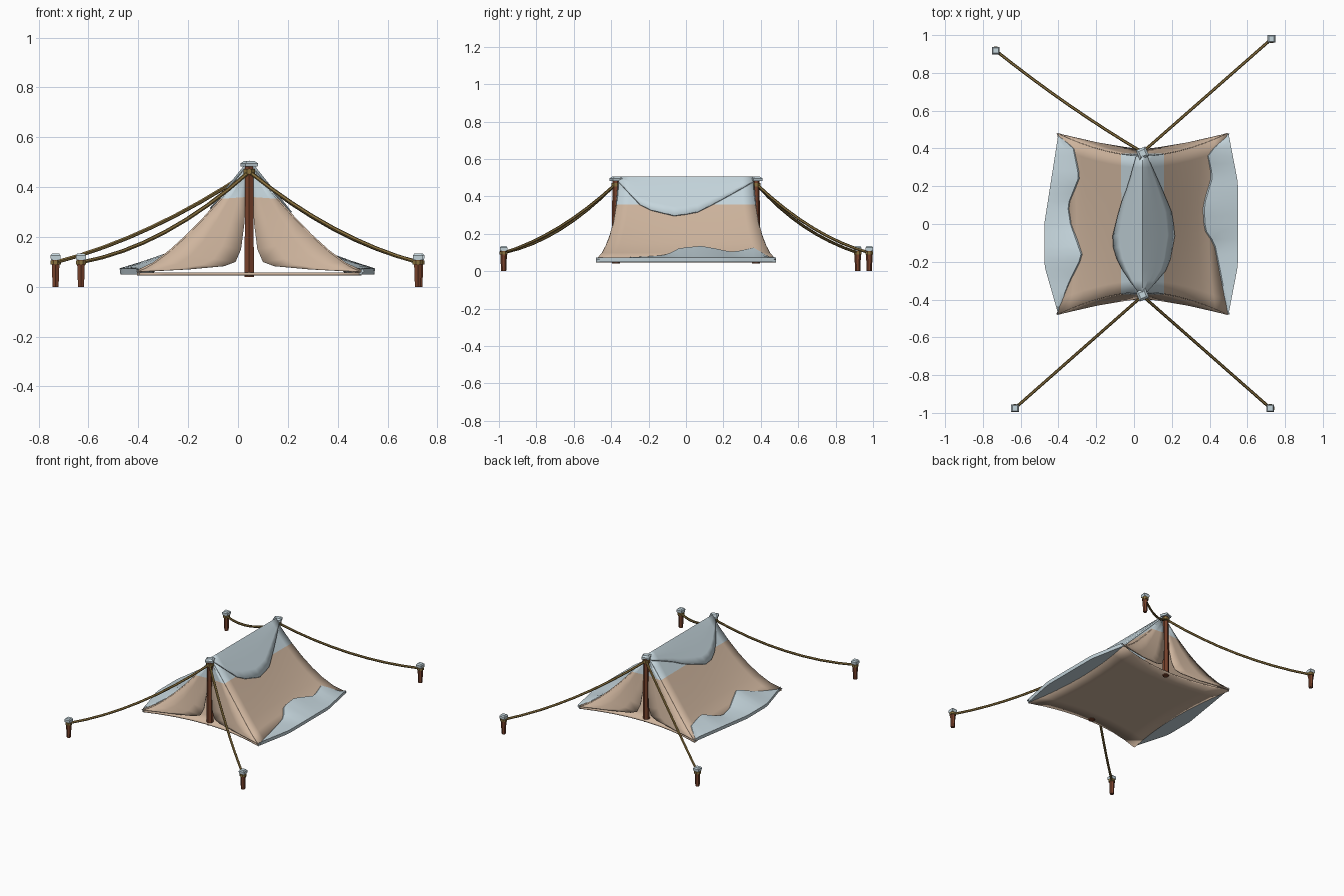
import bpy, bmesh, math
from mathutils import Vector

if "Cube" in bpy.data.objects:
    bpy.data.objects.remove(bpy.data.objects["Cube"])

def mat(name, c):
    m = bpy.data.materials.new(name)
    m.diffuse_color = (*c, 1)
    m.use_nodes = True
    m.node_tree.nodes["Principled BSDF"].inputs["Base Color"].default_value = m.diffuse_color
    return m

CANVAS = mat("canvas tan", (0.62, 0.46, 0.34))
SNOW = mat("snow blue", (0.56, 0.67, 0.72))
WOOD = mat("dark wood", (0.19, 0.055, 0.025))
ROPE = mat("rope ochre", (0.26, 0.17, 0.05))
RX = 0.045            # ridge x
RZ, EZ = 0.488, 0.06  # ridge and eave heights

def lerp(table, t):
    """Piecewise linear lookup in an ascending list of (t, value)."""
    if t <= table[0][0]:
        return table[0][1]
    for (a, p), (b, q) in zip(table, table[1:]):
        if t <= b:
            return p + (q - p) * (t - a) / (b - a)
    return table[-1][1]

def roof(s, u, v, d=0.0):
    """Point on the sagging roof: side s, u ridge to eave, v along the ridge, d outward."""
    half = 0.45 * u - 0.05 * u * u * (1 - v * v)
    z = RZ - (RZ - EZ) * (1 - (1 - u) ** 1.35)
    k = 0.7 if u > 0.001 else 0.0
    return Vector((RX + s * (half + k * d), v * (0.36 + 0.12 * u ** 1.8), z + d * (0.7 if k else 1.2)))

def sheet(name, rows, mats, thick=0.0, rule=None, closed=False):
    """Grid mesh from rows of points."""
    bm = bmesh.new()
    vs = [[bm.verts.new(p) for p in r] for r in rows]
    n = len(rows[0])
    for i in range(len(rows) - 1):
        for j in range(n if closed else n - 1):
            k = (j + 1) % n
            f = bm.faces.new((vs[i][j], vs[i][k], vs[i + 1][k], vs[i + 1][j]))
            if rule:
                f.material_index = rule(f.calc_center_median())
    if closed:
        bm.faces.new(vs[0])
        bm.faces.new(vs[-1])
    bmesh.ops.remove_doubles(bm, verts=bm.verts, dist=0.0005)
    bmesh.ops.recalc_face_normals(bm, faces=bm.faces)
    me = bpy.data.meshes.new(name)
    bm.to_mesh(me)
    bm.free()
    ob = bpy.data.objects.new(name, me)
    bpy.context.collection.objects.link(ob)
    for m in mats:
        me.materials.append(m)
    if thick:
        mod = ob.modifiers.new("thickness", 'SOLIDIFY')
        mod.thickness, mod.offset = thick, 0
    bpy.ops.object.select_all(action='DESELECT')
    ob.select_set(True)
    bpy.context.view_layer.objects.active = ob
    bpy.ops.object.shade_smooth_by_angle(angle=math.radians(35))
    return ob

def prism(name, x, y, z0, z1, r0, r1, m, sides=4, rot=0.0):
    """Tapered upright post or collar; r is half the width."""
    def ring(r, z):
        q = r / math.cos(math.pi / sides)
        return [Vector((x + q * math.cos(rot + math.tau * (i + .5) / sides),
                        y + q * math.sin(rot + math.tau * (i + .5) / sides), z)) for i in range(sides)]
    return sheet(name, [ring(r0, z0), ring(r1, z1)], [m], closed=True)

high = lambda c: 1 if c.z > 0.355 else 0

# Canvas roof, top band snow coloured
US = [0, 0.12, 0.245, 0.4, 0.55, 0.7, 0.85, 1]
VS = [i / 6 - 1 for i in range(13)]
rows = [[roof(-1, u, v) for v in VS] for u in reversed(US)] + [[roof(1, u, v) for v in VS] for u in US[1:]]
sheet("canvas_roof", rows, [CANVAS, SNOW], 0.012, high)

# End flaps, drawn back from the opening
INNER = [(0, .48), (.012, .36), (.02, .25), (.033, .15), (.055, .1), (.1, .083), (.24, .07), (.44, .06)]
UO = [0, 0.245, 0.42, 0.58, 0.72, 0.84, 0.94, 1]
for e, en in ((-1, "front"), (1, "back")):
    for s, sn in ((-1, "left"), (1, "right")):
        rows = []
        for (dx, z), u in zip(INNER, UO):
            a = roof(s, u, e)
            y = 0.36 + 0.04 * (0.48 - z) / 0.42 + 0.075 * (dx / 0.44) ** 1.5
            b = Vector((RX + s * dx, e * y, z))
            rows.append([a.lerp(b, t) for t in (0, .33, .67, 1)])
        sheet(f"{en}_{sn}_flap", rows, [CANVAS, SNOW], 0.006, high)

# Ground sheet with inward-curving edges
G = [i / 4 - 1 for i in range(9)]
sheet("ground_sheet", [[(RX + a * (0.45 - 0.05 * (1 - b * b)), b * (0.48 - 0.08 * (1 - a * a)), 0.052)
                        for b in G] for a in G], [CANVAS], 0.012)

# Snow lying over the ridge: reach down each side along y
REACH = {1: [(-.36, .03), (-.22, .29), (-.06, .37), (.05, .34), (.2, .19), (.36, .03)],
         -1: [(-.36, .03), (-.25, .2), (-.15, .32), (-.07, .345), (.1, .24), (.2, .15), (.36, .05)]}
rows = []
for i in range(-4, 5):
    s = -1 if i < 0 else 1
    rows.append([roof(s, abs(i) / 4 * lerp(REACH[s], v * .36), v, 0.011) for v in VS])
sheet("ridge_snow", rows, [SNOW], 0.01)

# Snow drifts along both eaves: inner edge and outer edge by y
DRIFT = {1: ([(-.48, .495), (-.4, .475), (-.22, .44), (-.1, .415), (-.03, .365), (.1, .36),
              (.25, .405), (.37, .38), (.48, .495)],
             [(-.48, .5), (-.22, .55), (.22, .55), (.48, .5)]),
         -1: ([(-.48, -.4), (-.3, -.33), (-.17, -.265), (0, -.325), (.1, -.34), (.25, -.28),
               (.4, -.31), (.48, -.4)],
              [(-.48, -.4), (-.22, -.475), (0, -.475), (.48, -.4)])}
for s, sn in ((-1, "left"), (1, "right")):
    rows = []
    for i in range(25):
        y = -0.48 + 0.04 * i
        xi, xo = lerp(DRIFT[s][0], y), lerp(DRIFT[s][1], y)
        v = y / 0.48
        k = 1 - (abs(v)) ** 6
        # find roof height under the inner edge
        u = min(range(101), key=lambda q: abs(roof(s, q / 100, v).x - xi)) / 100
        zi = roof(s, u, v).z
        eave = roof(s, 1, v).x
        m = (xi + xo) / 2
        rows.append([Vector((xi, y, zi)),
                     Vector((xi + s * .012, y, zi + .012 * k)),
                     Vector((m, y, (zi + .07) / 2 + .008 * k)),
                     Vector((xo, y, 0.074)), Vector((xo - s * .003, y, 0.05)),
                     Vector((eave - s * .01, y, 0.05))])
    sheet(f"{sn}_eave_snow", rows, [SNOW], closed=True)

# Ridge poles with rope collar and snow cap
for e, en in ((-1, "front"), (1, "back")):
    y = e * 0.375
    prism(f"{en}_pole", RX, y, 0.04, 0.485, 0.019, 0.016, WOOD, 6)
    prism(f"{en}_pole_rope_wrap", RX, y, 0.452, 0.472, 0.023, 0.023, ROPE, 8)
    prism(f"{en}_pole_snow_cap", RX, y, 0.482, 0.495, 0.026, 0.027, SNOW, 4, 0.4)
    prism(f"{en}_pole_snow_top", RX, y, 0.495, 0.505, 0.027, 0.016, SNOW, 4, 0.4)

# Stakes and sagging guy ropes
STAKES = [("front_left", -.63, -.975, .06), ("front_right", .722, -.975, .045),
          ("back_left", -.732, .918, .04), ("back_right", .728, .98, .05)]
for n, x, y, sag in STAKES:
    prism(f"{n}_stake", x, y, 0, 0.11, 0.012, 0.016, WOOD, 6)
    prism(f"{n}_stake_rope_wrap", x, y, 0.09, 0.106, 0.021, 0.021, ROPE, 8)
    prism(f"{n}_stake_snow_cap", x, y, 0.108, 0.126, 0.019, 0.02, SNOW)
    prism(f"{n}_stake_snow_top", x, y, 0.126, 0.134, 0.02, 0.014, SNOW)
    a = Vector((RX, math.copysign(0.38, y), 0.462))
    b = Vector((x, y, 0.098))
    side = (b - a).cross(Vector((0, 0, 1))).normalized()
    up = side.cross(b - a).normalized()
    rows = []
    for i in range(9):
        t = i / 8
        c = a.lerp(b, t) - Vector((0, 0, 4 * sag * t * (1 - t)))
        if n == "back_left":
            c.y -= 0.08 * t * (1 - t)
        rows.append([c + 0.008 * (side * math.cos(math.tau * j / 6) + up * math.sin(math.tau * j / 6))
                     for j in range(6)])
    sheet(f"{n}_guy_rope", rows, [ROPE], closed=True)
